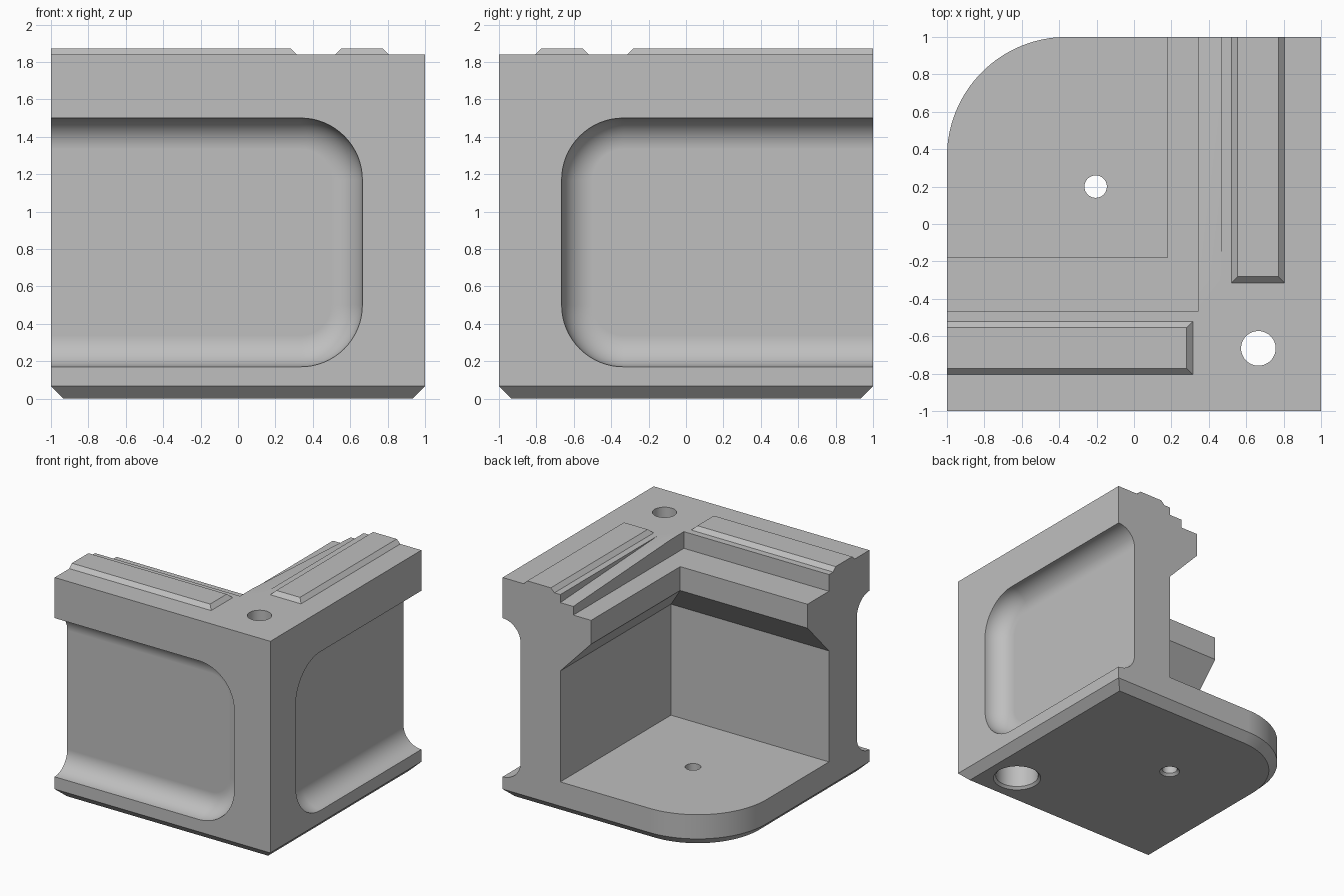
import bpy
import bmesh
from math import sin, cos, pi, radians

if "Cube" in bpy.data.objects:
    bpy.data.objects.remove(bpy.data.objects["Cube"], do_unlink=True)

grey = bpy.data.materials.new("plain grey")
grey.use_nodes = True
COLOUR = (0.52, 0.52, 0.52, 1)
grey.diffuse_color = COLOUR
grey.node_tree.nodes["Principled BSDF"].inputs["Base Color"].default_value = COLOUR

TOP = 1.84      # top of the walls
WALL = 0.465    # inner wall faces
LIP = 0.18      # inner edge of the ledge
SILL = 0.345    # edge beside the shallow ramp


def loft(name, sections):
    """Closed solid through a stack of loops with equal point counts."""
    bm = bmesh.new()
    loops = [[bm.verts.new(p) for p in s] for s in sections]
    n = len(loops[0])
    for a, b in zip(loops, loops[1:]):
        for i in range(n):
            j = (i + 1) % n
            bm.faces.new((a[i], a[j], b[j], b[i]))
    bm.faces.new(loops[0][::-1])
    bm.faces.new(loops[-1])
    bmesh.ops.recalc_face_normals(bm, faces=bm.faces)
    mesh = bpy.data.meshes.new(name)
    bm.to_mesh(mesh)
    bm.free()
    mesh.materials.append(grey)
    obj = bpy.data.objects.new(name, mesh)
    bpy.context.collection.objects.link(obj)
    return obj


def rect(x0, x1, y0, y1, z):
    return [(x0, y0, z), (x1, y0, z), (x1, y1, z), (x0, y1, z)]


def arc(cx, cy, r, start, end, steps):
    angles = [radians(start + (end - start) * i / steps) for i in range(steps + 1)]
    return [(cx + r * cos(a), cy + r * sin(a)) for a in angles]


def mirrored(sections):
    """Swap the front wall with the side wall across the diagonal."""
    return [[(-y, -x, z) for x, y, z in s] for s in sections]


def cut(target, cutter):
    cutter.hide_render = True
    mod = target.modifiers.new("cut", 'BOOLEAN')
    mod.operation = 'DIFFERENCE'
    mod.solver = 'EXACT'
    mod.object = cutter
    bpy.ops.object.select_all(action='DESELECT')
    bpy.context.view_layer.objects.active = target
    target.select_set(True)
    bpy.ops.object.modifier_apply(modifier=mod.name)
    bpy.data.objects.remove(cutter, do_unlink=True)


# Solid block with one round corner and a chamfered foot
def block_plan(inset, z):
    e = 1 - inset
    corner = arc(-0.36, 0.36, 0.64 - inset, 90, 180, 32)
    return [(x, y, z) for x, y in [(-e, -e), (e, -e), (e, e)] + corner]


body = loft("corner_bracket", [block_plan(0.067, 0), block_plan(0, 0.067), block_plan(0, TOP)])

# Inner pocket that leaves the floor plate, two walls and the stepped ledge
steps = [(WALL, WALL, 0.27), (WALL, WALL, 1.2), (LIP, LIP, 1.5),
         (LIP, LIP, 1.7), (SILL, WALL, 1.7), (SILL, WALL, 2)]
cut(body, loft("pocket_cutter", [rect(-1.2, a, -b, 1.2, z) for a, b, z in steps]))

# Shallow ramp running along the top of the side wall
ramp = [(-0.3, TOP), (1.2, TOP - 0.078), (1.2, 2), (-0.3, 2)]
cut(body, loft("ramp_cutter", [[(x, y, z) for y, z in ramp] for x in (0.25, WALL)]))


# Coved recesses in both outer faces, open at the far ends
def recess_section(inset, depth):
    r = 0.33 - inset
    right, low, high = 0.665 - inset, 0.17 + inset, 1.5 - inset
    outline = [(-1.4, low)]
    outline += arc(right - r, low + r, r, -90, 0, 16)
    outline += arc(right - r, high - r, r, 0, 90, 16)
    outline += [(-1.4, high)]
    return [(x, -1 + depth, z) for x, z in outline]


COVE = 0.167
recess = [recess_section(0, -0.1)]
for i in range(13):
    t = pi / 2 * i / 12
    recess.append(recess_section(COVE * (1 - cos(t)), COVE * sin(t)))
cut(body, loft("front_recess_cutter", recess))
cut(body, loft("side_recess_cutter", mirrored(recess)))


# Counterbored bolt hole in the corner and small pin hole in the floor
def hole(name, cx, cy, profile):
    rings = [[(x, y, z) for x, y in arc(cx, cy, r, 0, 360, 48)[:-1]] for r, z in profile]
    cut(body, loft(name, rings))


hole("bolt_hole_cutter", 0.665, -0.665,
     [(0.2, -0.01), (0.17, 0.02), (0.17, 0.5), (0.0925, 0.5), (0.0925, 2)])
hole("pin_hole_cutter", -0.205, 0.2, [(0.09, -0.01), (0.06, 0.02), (0.06, 0.4)])

# Smooth the coves and holes, keep the machined edges crisp
bpy.ops.object.select_all(action='DESELECT')
bpy.context.view_layer.objects.active = body
body.select_set(True)
bpy.ops.object.shade_smooth_by_angle(angle=radians(30))
weighted = body.modifiers.new("even_shading", 'WEIGHTED_NORMAL')
weighted.keep_sharp = True

# Raised bevelled pads on top of both walls
pad = [rect(-1, 0.315 - b, -0.805 + b, -0.52 - b, z) for b, z in ((0, TOP), (0.033, 1.873))]
loft("front_pad", pad)
loft("side_pad", mirrored(pad))
